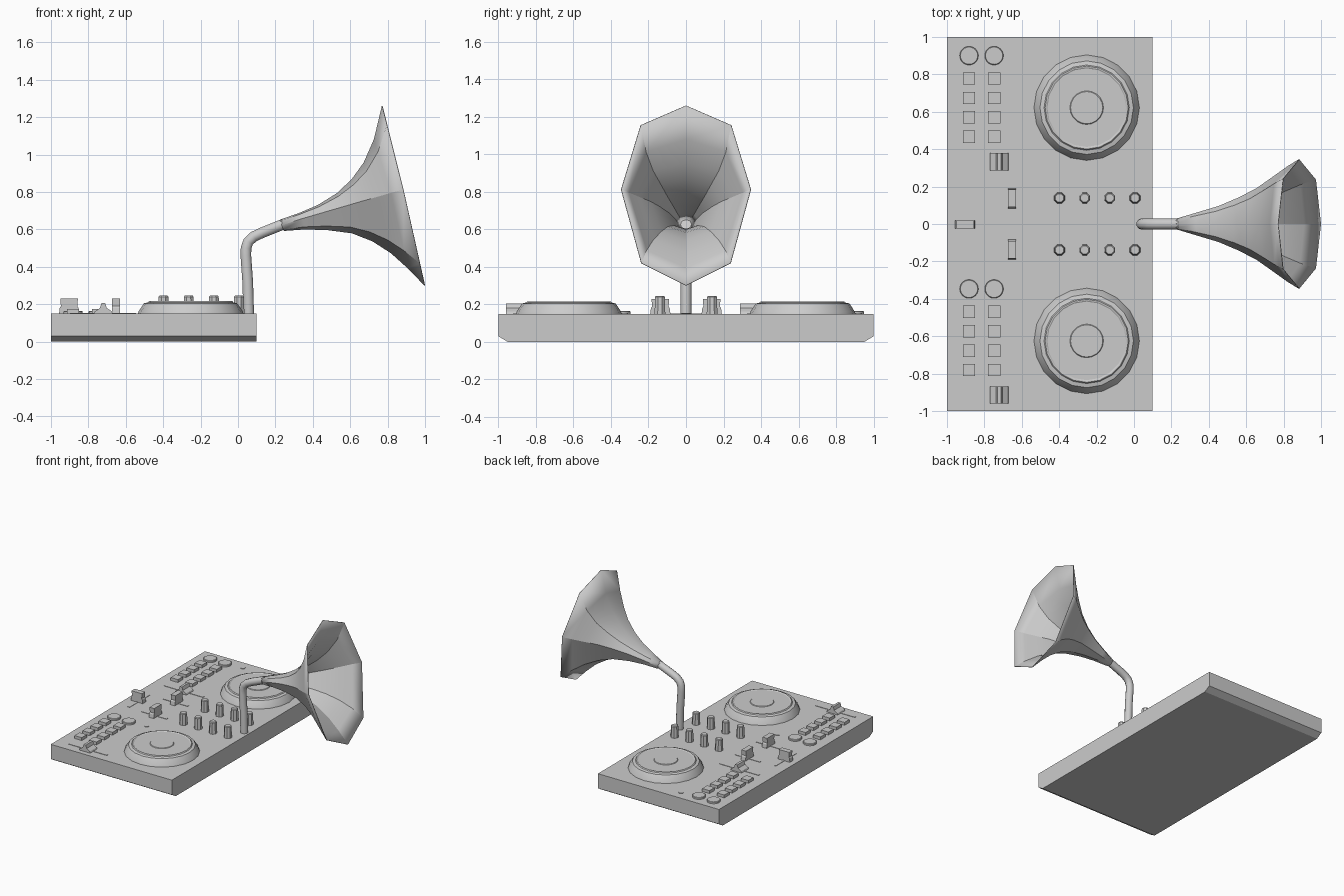
import bpy, bmesh, math
from mathutils import Vector

if "Cube" in bpy.data.objects:
    bpy.data.objects.remove(bpy.data.objects["Cube"])

TOP = 0.15  # deck surface height


def finish(name, bm, smooth=None):
    bmesh.ops.recalc_face_normals(bm, faces=bm.faces)
    me = bpy.data.meshes.new(name)
    bm.to_mesh(me)
    bm.free()
    ob = bpy.data.objects.new(name, me)
    bpy.context.collection.objects.link(ob)
    if smooth:
        bpy.ops.object.select_all(action='DESELECT')
        bpy.context.view_layer.objects.active = ob
        ob.select_set(True)
        bpy.ops.object.shade_smooth_by_angle(angle=math.radians(smooth))
    return ob


def prism(name, profile, half, origin, along):
    """Extrude an (u, z) profile by +-half; u runs along axis 'x' or 'y'."""
    bm = bmesh.new()
    rings = []
    for s in (-half, half):
        rings.append([bm.verts.new(Vector(origin) + Vector((u, s, z) if along == 'x' else (s, u, z)))
                      for u, z in profile])
    a, b = rings
    bm.faces.new(a)
    bm.faces.new(b)
    for i in range(len(a)):
        j = (i + 1) % len(a)
        bm.faces.new((a[i], a[j], b[j], b[i]))
    return finish(name, bm)


def box(name, x, y, sx, sy, h):
    return prism(name, [(-sx / 2, -0.005), (sx / 2, -0.005), (sx / 2, h), (-sx / 2, h)], sy / 2, (x, y, TOP), 'x')


def lathe(name, profile, x, y, sides, smooth=None, turn=0.0):
    """Capped (r, z) profile turned about a vertical axis."""
    bm = bmesh.new()
    rings = [[bm.verts.new((x + r * math.cos(2 * math.pi * i / sides + turn),
                            y + r * math.sin(2 * math.pi * i / sides + turn), TOP + z))
              for i in range(sides)] for r, z in profile]
    for a, b in zip(rings, rings[1:]):
        for i in range(sides):
            j = (i + 1) % sides
            bm.faces.new((a[i], a[j], b[j], b[i]))
    bm.faces.new(rings[0])
    bm.faces.new(rings[-1])
    return finish(name, bm, smooth)


# Deck body with chamfered lower ends
prism("deck_body", [(-0.95, 0), (0.95, 0), (1, 0.03), (1, TOP), (-1, TOP), (-1, 0.03)],
      0.55, (-0.45, 0, 0), 'y')

# Two identical deck halves, the second one shifted towards the front
jog = [(0.282, 0), (0.278, 0.012), (0.25, 0.055), (0.228, 0.06), (0.222, 0.067), (0.216, 0.067),
       (0.21, 0.063), (0.09, 0.063), (0.086, 0.067)]
wedge = [(-0.05, 0), (0.05, 0), (0.045, 0.012), (0.018, 0.03), (0.01, 0.056),
         (-0.01, 0.056), (-0.018, 0.03), (-0.045, 0.012)]
for side, dy in (("back", 0.0), ("front", -1.247)):
    lathe(side + "_jog_wheel", jog, -0.253, 0.622 + dy, 20, 25)
    for c, x in enumerate((-0.882, -0.748)):
        lathe(f"{side}_round_button_{c}", [(0.05, 0), (0.05, 0.012), (0.046, 0.015)], x, 0.9 + dy, 24, 30)
        for r in range(4):
            box(f"{side}_pad_{c}_{r}", x, 0.778 - 0.104 * r + dy, 0.066, 0.066, 0.024)
    # Tempo slider
    box(side + "_tempo_slot", -0.722, 0.333 + dy, 0.355, 0.018, 0.003)
    prism(side + "_tempo_cap", wedge, 0.046, (-0.72, 0.333 + dy, TOP), 'x')
    lathe(side + "_small_button", [(0.018, 0), (0.018, 0.004)], -0.6, 0.92 + dy, 12)

# Mixer section: channel faders, crossfader and rotary knobs
cap = [(-0.054, 0), (0.054, 0), (0.05, 0.03), (0.044, 0.04), (0.047, 0.08),
       (-0.047, 0.08), (-0.044, 0.04), (-0.05, 0.03)]
for side, s in (("back", 1), ("front", -1)):
    box(side + "_fader_slot", -0.66, 0.137 * s, 0.225, 0.018, 0.003)
    prism(side + "_fader_cap", cap, 0.021, (-0.653, 0.137 * s, TOP), 'y')
    for i in range(4):
        lathe(f"{side}_knob_{i}", [(0.031, 0), (0.028, 0.09), (0.023, 0.096)],
              -0.398 + 0.1345 * i, 0.139 * s, 8, None, math.pi / 8)
box("crossfader_slot", -0.9, 0, 0.018, 0.265, 0.003)
prism("crossfader_cap", cap, 0.021, (-0.903, -0.002, TOP), 'x')

# Bent tube carrying the horn
cu = bpy.data.curves.new("horn_tube", 'CURVE')
cu.dimensions = '3D'
cu.bevel_depth = 0.03
cu.bevel_resolution = 3
cu.use_fill_caps = True
path = [(0.057, 0.15), (0.052, 0.32), (0.042, 0.46), (0.043, 0.5), (0.055, 0.535),
        (0.085, 0.562), (0.13, 0.583), (0.245, 0.629)]
sp = cu.splines.new('POLY')
sp.points.add(len(path) - 1)
for p, (x, z) in zip(sp.points, path):
    p.co = (x, 0, z, 1)
sp.use_smooth = True
tube = bpy.data.objects.new("horn_tube", cu)
bpy.context.collection.objects.link(tube)

# Eight-panel horn: each ring has a top rib, side rib (x, half width, z) and bottom rib
rows = [((0.225, 0.648), (0.235, 0.027, 0.622), (0.245, 0.596)),
        ((0.33, 0.685), (0.345, 0.06, 0.658), (0.36, 0.604)),
        ((0.43, 0.728), (0.455, 0.093, 0.690), (0.48, 0.6)),
        ((0.53, 0.79), (0.565, 0.14, 0.722), (0.61, 0.583)),
        ((0.61, 0.865), (0.66, 0.19, 0.75), (0.72, 0.54)),
        ((0.675, 0.955), (0.745, 0.25, 0.774), (0.82, 0.476)),
        ((0.73, 1.08), (0.82, 0.304, 0.796), (0.91, 0.395)),
        ((0.773, 1.26), (0.885, 0.344, 0.813), (1.0, 0.302))]
bm = bmesh.new()
rings = []
for (tx, tz), (sx, w, sz), (bx, bz) in rows:
    k = 0.765
    up = (sx + k * (tx - sx), sz + k * (tz - sz))
    lo = (sx + k * (bx - sx), sz + k * (bz - sz))
    pts = [(tx, 0, tz), (up[0], w * 0.7, up[1]), (sx, w, sz), (lo[0], w * 0.69, lo[1]), (bx, 0, bz)]
    pts += [(x, -y, z) for x, y, z in pts[3:0:-1]]
    rings.append([bm.verts.new(p) for p in pts])
for a, b in zip(rings, rings[1:]):
    for i in range(8):
        j = (i + 1) % 8
        bm.faces.new((a[i], a[j], b[j], b[i]))
horn = finish("horn", bm, 25)
mod = horn.modifiers.new("thickness", 'SOLIDIFY')
mod.thickness = 0.004
